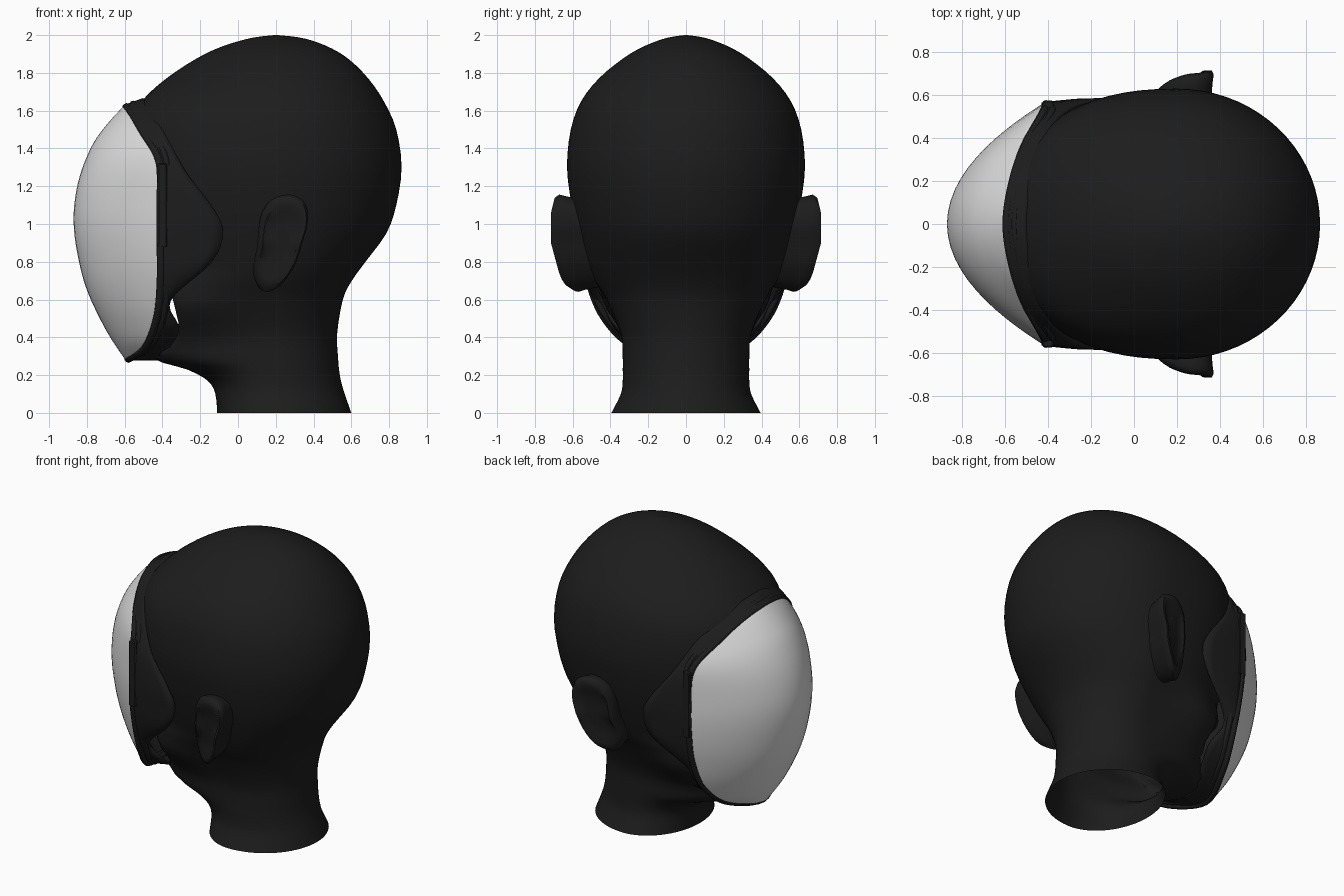
import bpy
import bmesh
import math
from mathutils import Vector

if "Cube" in bpy.data.objects:
    bpy.data.objects.remove(bpy.data.objects["Cube"])


def material(name, value, rough):
    mat = bpy.data.materials.new(name)
    mat.use_nodes = True
    color = (value, value, value, 1)
    mat.diffuse_color = color
    bsdf = mat.node_tree.nodes["Principled BSDF"]
    bsdf.inputs["Base Color"].default_value = color
    bsdf.inputs["Roughness"].default_value = rough
    return mat


black = material("matte black", 0.012, 0.6)
grey = material("visor grey", 0.72, 0.4)


def spline(points, steps, closed=False):
    """Catmull-Rom samples through points of any dimension."""
    n = len(points)
    pick = (lambda i: points[i % n]) if closed else (lambda i: points[min(max(i, 0), n - 1)])
    out = []
    for i in range(n if closed else n - 1):
        quad = [pick(i + k) for k in (-1, 0, 1, 2)]
        for s in range(steps):
            t = s / steps
            out.append([b + 0.5 * t * (c - a + t * (2 * a - 5 * b + 4 * c - d + t * (3 * (b - c) + d - a)))
                        for a, b, c, d in zip(*quad)])
    if not closed:
        out.append(list(points[-1]))
    return out


def loft(name, rings, mat, closed=True, cap_end=False, angle=50):
    """Skin a list of equally long point rows."""
    bm = bmesh.new()
    rows = [[bm.verts.new(p) for p in ring] for ring in rings]
    count = len(rows[0])
    for a, b in zip(rows, rows[1:]):
        for i in range(count if closed else count - 1):
            j = (i + 1) % count
            bm.faces.new((a[i], a[j], b[j], b[i]))
    if cap_end:
        bm.faces.new(rows[-1])
    bmesh.ops.remove_doubles(bm, verts=bm.verts, dist=0.0005)
    bmesh.ops.recalc_face_normals(bm, faces=bm.faces)
    mesh = bpy.data.meshes.new(name)
    bm.to_mesh(mesh)
    bm.free()
    mesh.materials.append(mat)
    obj = bpy.data.objects.new(name, mesh)
    bpy.context.collection.objects.link(obj)
    bpy.ops.object.select_all(action="DESELECT")
    obj.select_set(True)
    bpy.context.view_layer.objects.active = obj
    bpy.ops.object.shade_smooth_by_angle(angle=math.radians(angle))
    return obj


# Head and neck: height, face x, nape x, half width
sections = [
    (0, -.11, .6, .395), (.1, -.12, .565, .345), (.17, -.16, .545, .335),
    (.23, -.27, .535, .335), (.29, -.45, .53, .335), (.42, -.5, .525, .345),
    (.6, -.5, .555, .42), (.7, -.5, .603, .48), (.8, -.52, .675, .525),
    (.95, -.55, .785, .57), (1.1, -.58, .838, .605), (1.3, -.6, .866, .63),
    (1.5, -.59, .838, .61), (1.65, -.51, .772, .555), (1.77, -.38, .69, .462),
    (1.87, -.23, .59, .342), (1.93, -.11, .495, .245), (1.97, .01, .395, .15),
    (1.99, .1, .31, .08), (2, .19, .21, .008)]
CX, SIDES = 0.2, 72
rings = []
for z, front, back, width in spline(sections, 3):
    jaw = max(0, 1 - abs(z - 0.57) / 0.2)
    # Fuller temples and squarer jaw on the front half
    power = 2 / (2 + 0.3 * min(1, max(0, (z - 0.2) * 5)) * min(1, max(0, (1.8 - z) * 5)) + 0.7 * jaw)
    ring = []
    for i in range(SIDES):
        a = math.tau * i / SIDES
        c, s = math.cos(a), math.sin(a)
        if c > 0:
            x, y = CX + (back - CX) * c, width * s
        else:
            x = CX - (CX - front) * abs(c) ** power
            y = width * math.copysign(abs(s) ** power, s)
            y += math.copysign(0.06 * jaw * min(1, max(0, (0.1 - x) / 0.3)), s) * min(1, 3 * abs(s))
        # The jaw is cut flat behind the mask, above the chin
        if z < 0.64:
            x = max(x, min(-0.315, -0.345 + 0.25 * (0.6 - z)) - max(0, 0.43 - z))
        ring.append((x, y, z))
    rings.append(ring)
loft("head", rings, black, cap_end=True)


# Mask outlines, one half each, from top centre to bottom centre
def mirrored_loop(half):
    other = [(x, -y, z) for x, y, z in half[-2:0:-1]]
    return spline(half + other, 6, closed=True)


rim = mirrored_loop([
    (-.61, 0, 1.62), (-.58, .2, 1.58), (-.52, .37, 1.48), (-.437, .525, 1.33),
    (-.43, .555, 1.1), (-.43, .55, .9), (-.43, .515, .7), (-.45, .43, .5),
    (-.51, .27, .35), (-.6, 0, .285)])
skirt_edge = mirrored_loop([
    (-.5, 0, 1.66), (-.47, .22, 1.62), (-.4, .43, 1.5), (-.28, .54, 1.28),
    (-.13, .575, 1.08), (-.08, .57, .95), (-.14, .55, .8), (-.36, .44, .6),
    (-.315, .34, .44), (-.42, 0, .285)])

# Visor: rows across the rim, bulging to a centre profile
profile = spline([
    (.285, -.6), (.44, -.7), (.65, -.8), (.84, -.85), (1, -.87), (1.14, -.862),
    (1.28, -.83), (1.42, -.77), (1.52, -.7), (1.62, -.61)], 8)


def bulge(z):
    for (z0, x0), (z1, x1) in zip(profile, profile[1:]):
        if z <= z1:
            return x0 + (x1 - x0) * (z - z0) / (z1 - z0)
    return profile[-1][1]


def shield(name, mat, inset):
    rows = []
    for x, y, z in rim[:len(rim) // 2 + 1]:
        row = []
        for k in range(33):
            s = math.sin(math.pi * (k / 32 - 0.5))
            row.append((x + inset + (bulge(z) - x) * (1 - s * s), y * s, z))
        rows.append(row)
    loft(name, rows, mat, closed=False, angle=60)


shield("visor", grey, 0)
shield("visor_lining", black, 0.015)

# Skirt joining the visor rim to the head
blend = []
for t in (0, 0.2, 0.5, 0.8, 1):
    ring = []
    for a, b in zip(rim, skirt_edge):
        p = Vector(a).lerp(Vector(b), t)
        p.y *= 1 + 0.06 * t * (1 - t)
        ring.append(p)
    blend.append(ring)
skirt = loft("mask_skirt", blend, black)
solid = skirt.modifiers.new("thickness", "SOLIDIFY")
solid.thickness = 0.015
solid.offset = 0


# Raised beads around the visor
def bead(name, path, radius):
    rings = []
    n = len(path)
    for i, p in enumerate(path):
        tangent = (Vector(path[(i + 1) % n]) - Vector(path[i - 1])).normalized()
        side = Vector((1, 0, 0)).cross(tangent).normalized()
        up = tangent.cross(side)
        ring = []
        for k in range(8):
            a = math.tau * k / 8
            ring.append(Vector(p) + radius * (math.cos(a) * side + math.sin(a) * up))
        rings.append(ring)
    loft(name, rings + rings[:1], black)


bead("visor_rim", [(x + 0.02, y, z) for x, y, z in rim], 0.02)
bead("rim_ridge", [(x + 0.055, y * 0.99, z + 0.015) for x, y, z in rim], 0.018)

# Ears: outline in x and z, flaring outwards to the back
outline = spline([
    (.13, .645), (.22, .67), (.3, .78), (.34, .9), (.37, 1.01), (.355, 1.11),
    (.28, 1.155), (.18, 1.13), (.12, 1.04), (.1, .88), (.08, .74)], 4, closed=True)
for side, label in ((1, "left"), (-1, "right")):
    def ear_ring(scale, depth):
        ring = []
        for x, z in outline:
            px, pz = 0.24 + (x - 0.24) * scale, 0.92 + (z - 0.92) * scale
            flare = 0.6 + 0.115 * math.sin(min(1, max(0, (px - 0.08) / 0.2)) * math.pi / 2)
            y = flare - 0.27 * max(0, 0.9 - pz) - 0.25 * max(0, pz - 1.06) - depth
            ring.append((px, side * y, pz))
        return ring
    ear = [ear_ring(0.85, 0.24), ear_ring(0.96, 0.06), ear_ring(1, 0.02), ear_ring(0.93, 0),
           ear_ring(0.78, 0.003), ear_ring(0.62, 0.03), ear_ring(0.3, 0.04)]
    loft(label + "_ear", ear, black, cap_end=True)

    # Strap slot plate beside the visor
    lo, hi = 0.53, 0.574
    plate = [[(x, side * y, z) for x, y in ((-.425, lo), (-.375, lo), (-.375, hi), (-.425, hi))]
             for z in (0.88, 1.32)]
    plate_obj = loft(label + "_strap_plate", plate, black, cap_end=True, angle=30)
    bevel = plate_obj.modifiers.new("soft_edges", "BEVEL")
    bevel.width = 0.006
